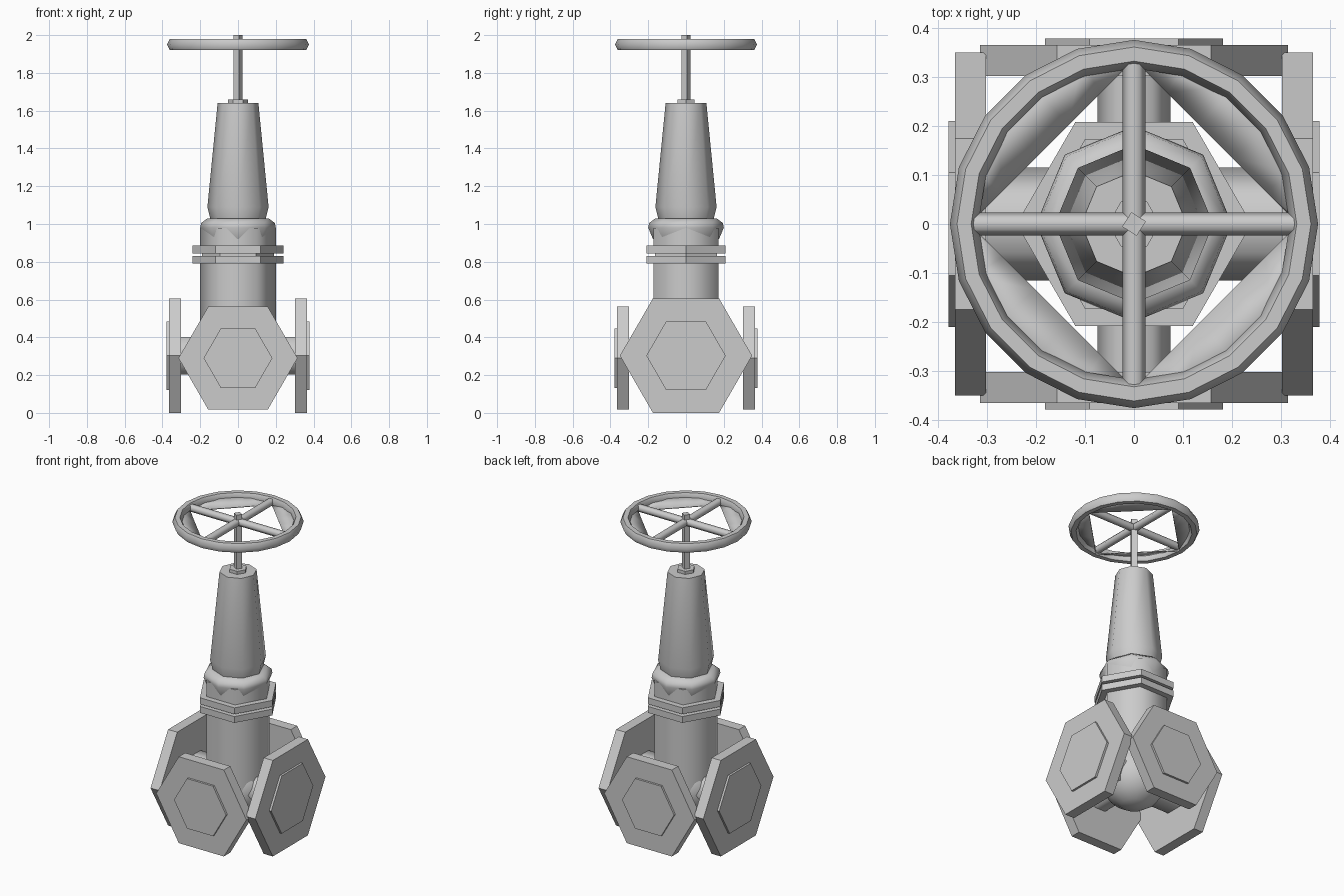
import bpy, bmesh
from math import pi, cos, sin, radians
from mathutils import Matrix

if "Cube" in bpy.data.objects:
    bpy.data.objects.remove(bpy.data.objects["Cube"])


def finish(name, bm, angle=None, matrix=None):
    bmesh.ops.recalc_face_normals(bm, faces=bm.faces)
    me = bpy.data.meshes.new(name)
    bm.to_mesh(me)
    bm.free()
    if matrix:
        me.transform(matrix)
    ob = bpy.data.objects.new(name, me)
    bpy.context.collection.objects.link(ob)
    if angle:
        bpy.ops.object.select_all(action='DESELECT')
        ob.select_set(True)
        bpy.context.view_layer.objects.active = ob
        bpy.ops.object.shade_smooth_by_angle(angle=radians(angle))
    return ob


def turned(name, profile, sides=6, start=0.0, angle=None, matrix=None):
    """Closed solid turned about z from (radius, height) pairs."""
    bm = bmesh.new()
    rings = [[bm.verts.new((r * cos(start + 2 * pi * i / sides),
                            r * sin(start + 2 * pi * i / sides), z))
              for i in range(sides)] for r, z in profile]
    for a, b in zip(rings, rings[1:]):
        for i in range(sides):
            j = (i + 1) % sides
            bm.faces.new((a[i], a[j], b[j], b[i]))
    bm.faces.new(rings[0][::-1])
    bm.faces.new(rings[-1])
    return finish(name, bm, angle, matrix)


# Four ports: pipe, hexagonal flange and raised face
ports = [("right", 0, 0.303, 0.35, 0.21, 0.115),
         ("back", 1, 0.29, 0.315, 0.182, 0.075),
         ("left", 2, 0.303, 0.35, 0.21, 0.115),
         ("front", 3, 0.29, 0.315, 0.182, 0.075)]
for side, k, z, flange, face, pipe in ports:
    m = (Matrix.Translation((0, 0, z)) @ Matrix.Rotation(k * pi / 2, 4, 'Z')
         @ Matrix.Rotation(pi / 2, 4, 'Y'))
    # after the turn, local y stays sideways, so a corner points sideways
    turned(side + "_pipe", [(pipe, 0.05), (pipe, 0.31)], 6, pi / 2, 62, m)
    turned(side + "_flange", [(flange, 0.302), (flange, 0.366)], 6, pi / 2, None, m)
    turned(side + "_raised_face", [(face, 0.35), (face, 0.379)], 6, pi / 2, None, m)

# Body: rounded bottom and hexagonal neck
bm = bmesh.new()
bmesh.ops.create_uvsphere(bm, u_segments=12, v_segments=8, radius=0.195,
                          matrix=Matrix.Translation((0, 0, 0.3)))
finish("body_bowl", bm, 60)
turned("body_neck", [(0.2, 0.3), (0.2, 0.8)], 6, 0, 62)

# Bolted joint
turned("lower_joint_flange", [(0.24, 0.79), (0.24, 0.83)])
turned("upper_joint_flange", [(0.24, 0.845), (0.24, 0.885)])
turned("gasket", [(0.19, 0.825), (0.19, 0.85)])

# Bonnet with bulged collar, tapered yoke and top nut
turned("bonnet", [(0.2, 0.88), (0.2, 0.98)], 6, 0, 62)
turned("bonnet_collar", [(0.175, 0.92), (0.2, 0.98), (0.195, 1.005), (0.165, 1.028)],
       8, 0, 50)
turned("yoke", [(0.145, 1.02), (0.162, 1.09), (0.108, 1.64)], 8, 0, 50)
turned("yoke_nut", [(0.053, 1.63), (0.053, 1.66)])

# Stem
turned("stem", [(0.025, 1.64), (0.025, 2.0)], 4, 0.2)

# Handwheel rim
WZ, WR = 1.95, 0.347
bm = bmesh.new()
N, M = 20, 6
ring = [[bm.verts.new(((WR + 0.029 * cos(2 * pi * j / M)) * cos(2 * pi * i / N),
                       (WR + 0.029 * cos(2 * pi * j / M)) * sin(2 * pi * i / N),
                       WZ + 0.033 * sin(2 * pi * j / M)))
         for j in range(M)] for i in range(N)]
for i in range(N):
    for j in range(M):
        a, b = ring[i], ring[(i + 1) % N]
        bm.faces.new((a[j], b[j], b[(j + 1) % M], a[(j + 1) % M]))
finish("handwheel_rim", bm, 62)

# Thin webs between the rim and the straight chord joining spoke ends
for q in range(4):
    bm = bmesh.new()
    n = N // 4
    outer, inner = [], []
    for i in range(n + 1):
        t = i / n
        a = pi / 2 * (q + t)
        outer.append(bm.verts.new((WR * cos(a), WR * sin(a), WZ + 0.012)))
        b, c = pi / 2 * q, pi / 2 * (q + 1)
        inner.append(bm.verts.new((0.335 * (cos(b) * (1 - t) + cos(c) * t),
                                   0.335 * (sin(b) * (1 - t) + sin(c) * t),
                                   WZ - 0.02)))
    for i in range(n):
        bm.faces.new((outer[i], outer[i + 1], inner[i + 1], inner[i]))
    ob = finish("handwheel_web_%d" % (q + 1), bm, 40)
    ob.modifiers.new("thickness", 'SOLIDIFY').thickness = 0.006

# Crossed spokes
for name, k in (("spoke_across", 0), ("spoke_along", 1)):
    m = (Matrix.Translation((0, 0, WZ)) @ Matrix.Rotation(k * pi / 2, 4, 'Z')
         @ Matrix.Rotation(pi / 2, 4, 'Y'))
    turned(name, [(0.023, -0.355), (0.023, 0.355)], 6, pi / 2, 62, m)
